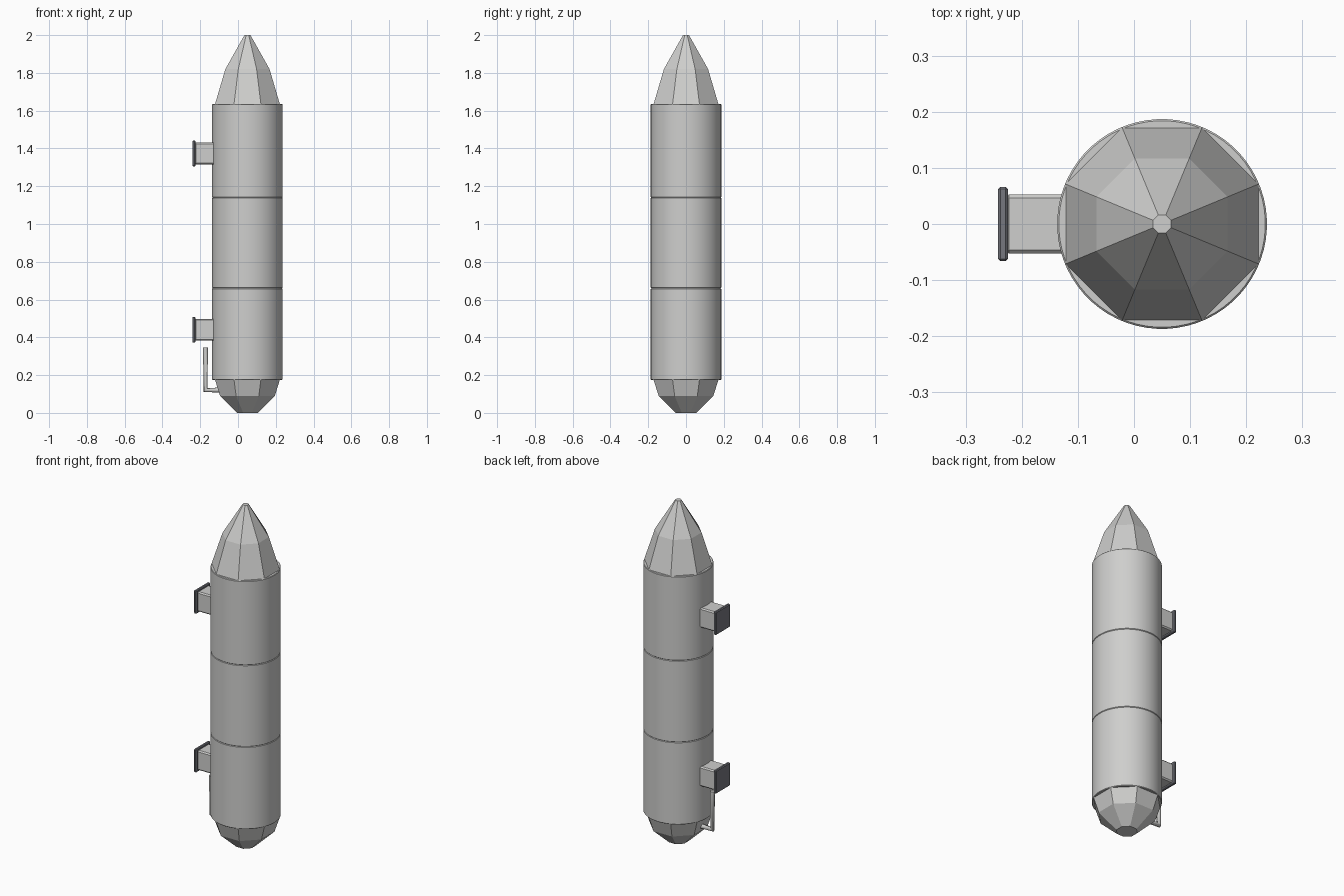
import bpy, bmesh, math
from mathutils import Vector, Matrix

cube = bpy.data.objects.get("Cube")
if cube:
    bpy.data.objects.remove(cube, do_unlink=True)

AXIS_X = 0.05   # centre line of the rocket body
RADIUS = 0.187


def material(name, rgb):
    m = bpy.data.materials.new(name)
    m.use_nodes = True
    m.diffuse_color = (*rgb, 1)
    m.node_tree.nodes["Principled BSDF"].inputs["Base Color"].default_value = (*rgb, 1)
    return m


light_grey = material("light grey", (0.62, 0.62, 0.61))
dark_grey = material("dark grey", (0.18, 0.185, 0.21))


def finish(bm, name, mat, smooth=False):
    bmesh.ops.recalc_face_normals(bm, faces=bm.faces)
    me = bpy.data.meshes.new(name)
    bm.to_mesh(me)
    bm.free()
    me.materials.append(mat)
    ob = bpy.data.objects.new(name, me)
    bpy.context.collection.objects.link(ob)
    if smooth:
        bpy.ops.object.select_all(action='DESELECT')
        ob.select_set(True)
        bpy.context.view_layer.objects.active = ob
        bpy.ops.object.shade_smooth_by_angle(angle=math.radians(30))
    return ob


def lathe(name, profile, sides, mat, smooth=False):
    """Closed solid of revolution from (radius, z) pairs, flat side facing front."""
    bm = bmesh.new()
    rings = []
    for r, z in profile:
        angles = [(i + 0.5) * math.tau / sides for i in range(sides)]
        rings.append([bm.verts.new((AXIS_X + r * math.cos(a), r * math.sin(a), z))
                      for a in angles])
    for low, high in zip(rings, rings[1:]):
        for i in range(sides):
            j = (i + 1) % sides
            bm.faces.new((low[i], low[j], high[j], high[i]))
    bm.faces.new(rings[0][::-1])
    bm.faces.new(rings[-1])
    return finish(bm, name, mat, smooth)


def faceted(name, profile):
    """Eight-sided part whose profile gives the distance to the flats."""
    scale = 1 / math.cos(math.pi / 8)
    return lathe(name, [(r * scale, z) for r, z in profile], 8, light_grey)


def box(name, low, high, mat, bevel):
    low, high = Vector(low), Vector(high)
    bm = bmesh.new()
    bmesh.ops.create_cube(bm, size=1, matrix=Matrix.Translation((low + high) / 2)
                          @ Matrix.Diagonal((*(high - low), 1)))
    bmesh.ops.bevel(bm, geom=bm.edges[:], offset=bevel, segments=1,
                    affect='EDGES', profile=0.5)
    return finish(bm, name, mat)


# Barrel in three stacked sections, with fine seams between them
levels = [0.175, 0.66, 1.14, 1.635]
for label, z0, z1 in zip(("lower", "middle", "upper"), levels, levels[1:]):
    c = 0.003
    lathe(label + "_barrel", [(RADIUS - c, z0), (RADIUS, z0 + c),
                              (RADIUS, z1 - c), (RADIUS - c, z1)], 64, light_grey, True)

# Faceted nose and tail
faceted("nose_cone", [(0.173, 1.63), (0.117, 1.82), (0.016, 2.0)])
faceted("tail_cone", [(0.054, 0.0), (0.145, 0.09), (0.173, 0.18)])

# Mounting arms with dark end plates
for label, z in (("lower", 0.44), ("upper", 1.373)):
    box(label + "_mount_arm", (-0.23, -0.053, z - 0.058), (-0.11, 0.053, z + 0.058),
        light_grey, 0.007)
    box(label + "_mount_plate", (-0.242, -0.066, z - 0.068), (-0.225, 0.066, z + 0.068),
        dark_grey, 0.004)

# Bent pipe below the lower mount
pipe = bpy.data.curves.new("feed_pipe", 'CURVE')
pipe.dimensions = '3D'
pipe.bevel_depth = 0.0135
pipe.bevel_resolution = 2
pipe.use_fill_caps = True
path = pipe.splines.new('POLY')
points = [(-0.1, 0.121), (-0.172, 0.121), (-0.172, 0.346)]
path.points.add(len(points) - 1)
for p, (x, z) in zip(path.points, points):
    p.co = (x, 0, z, 1)
pipe.materials.append(light_grey)
bpy.context.collection.objects.link(bpy.data.objects.new("feed_pipe", pipe))
